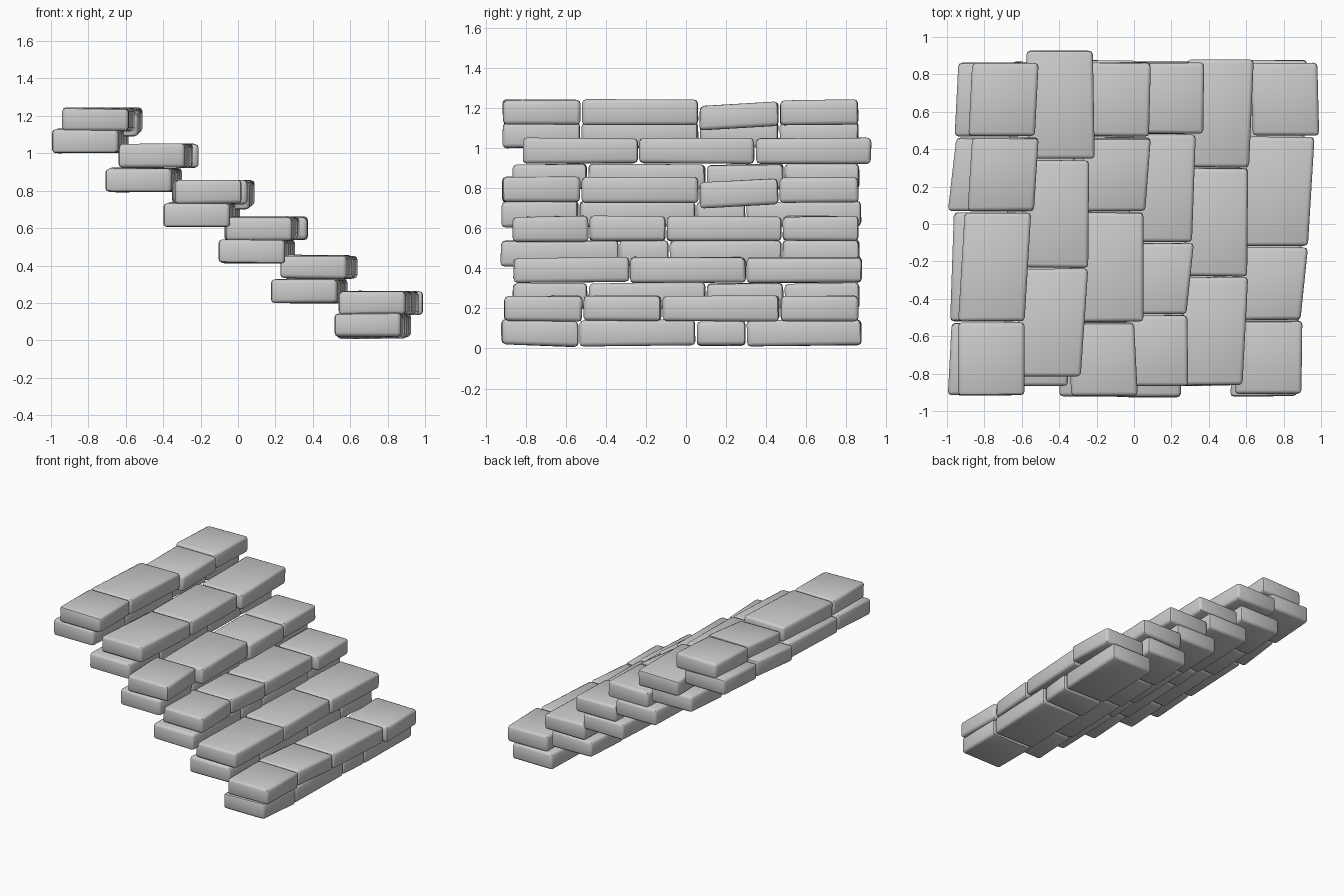
import bpy
import bmesh
import random

cube = bpy.data.objects.get("Cube")
if cube:
    bpy.data.objects.remove(cube, do_unlink=True)

random.seed(4)
WIDTH = 0.355
HEIGHT = 0.125
GAP = 0.004

# Single stone colour
stone = bpy.data.materials.new("grey_stone")
stone.use_nodes = True
colour = (0.6, 0.6, 0.6, 1)
stone.diffuse_color = colour
shader = stone.node_tree.nodes["Principled BSDF"]
shader.inputs["Base Color"].default_value = colour
shader.inputs["Roughness"].default_value = 0.8


def brick(name, y_front, y_back, right_front, right_back, z, tilt=0.0):
    """Worn brick: a skewed box with rounded edges; tilt raises its back end."""
    bm = bmesh.new()
    bmesh.ops.create_cube(bm, size=1)
    for v in bm.verts:
        t = v.co.y + 0.5
        right = right_front + (right_back - right_front) * t
        v.co.x = right - WIDTH * (0.5 - v.co.x)
        v.co.y = y_front + GAP + (y_back - y_front - 2 * GAP) * t
        v.co.z = z + HEIGHT * (v.co.z + 0.5) + tilt * (t - 0.5)
        # Small hand-cut irregularity
        v.co.z += random.uniform(-0.004, 0.004)
        v.co.y += random.uniform(-0.003, 0.003)
    bmesh.ops.bevel(bm, geom=bm.edges[:], offset=0.02, segments=2,
                    profile=0.5, affect='EDGES')
    bmesh.ops.recalc_face_normals(bm, faces=bm.faces[:])
    mesh = bpy.data.meshes.new(name)
    bm.to_mesh(mesh)
    bm.free()
    mesh.materials.append(stone)
    obj = bpy.data.objects.new(name, mesh)
    bpy.context.collection.objects.link(obj)
    obj.select_set(True)
    bpy.context.view_layer.objects.active = obj


# Joint positions along the depth of a course
ends = (-0.92, -0.525, 0.065, 0.465, 0.865)
centred = (-0.87, -0.49, 0.10, 0.49, 0.87)
offcut = (-0.925, -0.535, 0.05, 0.30, 0.88)


def thirds(start):
    return [start + 0.583 * i for i in range(4)]


# Upper courses, lowest step first: height, joints, right edge of each brick
upper_courses = [
    (0.137, (-0.91, -0.515, -0.12, 0.47, 0.865),
     [(0.895, 0.9), (0.89, 0.93), (0.93, 0.965), (0.99, 0.98)]),
    (0.33, thirds(-0.865), [(0.58, 0.61), (0.605, 0.61), (0.615, 0.64)]),
    (0.535, (-0.87, -0.485, -0.1, 0.48, 0.865),
     [(0.29, 0.285), (0.28, 0.32), (0.31, 0.33), (0.37, 0.375)]),
    (0.73, ends, [(0.02, 0), (0.05, 0.05), (0.06, 0.09), (0.08, 0.09)]),
    (0.925, thirds(-0.82), [(-0.285, -0.245), (-0.245, -0.24), (-0.21, -0.22)]),
    (1.117, ends,
     [(-0.585, -0.585), (-0.585, -0.55), (-0.535, -0.51), (-0.53, -0.51)]),
]

# Lower courses: height, joints, left edge at the front
lower_courses = [
    (0.015, offcut, 0.515),
    (0.2, centred, 0.175),
    (0.415, (-0.93, -0.335, -0.085, 0.48, 0.87), -0.105),
    (0.61, offcut, -0.4),
    (0.795, centred, -0.71),
    (1.005, ends, -0.995),
]

for step, (z, joints, edges) in enumerate(upper_courses, 1):
    for i, (front, back) in enumerate(edges):
        # The third brick of end-jointed courses has settled forward
        sunk = joints is ends and i == 2
        brick(f"step_{step}_tread_brick_{i + 1}", joints[i], joints[i + 1],
              front, back, z - 0.018 * sunk, 0.02 * sunk)

for step, (z, joints, left) in enumerate(lower_courses, 1):
    for i in range(len(joints) - 1):
        drift = left + WIDTH + 0.012 * i
        skew = 0.02
        if joints is ends and i == 2:
            drift, skew = left + WIDTH, 0.045
        tilt = -0.015 if step == 1 and i == 0 else 0.004
        brick(f"step_{step}_base_brick_{i + 1}", joints[i], joints[i + 1],
              drift, drift + skew, z, tilt)

bpy.ops.object.shade_smooth_by_angle(angle=0.8)
bpy.ops.object.select_all(action='DESELECT')
